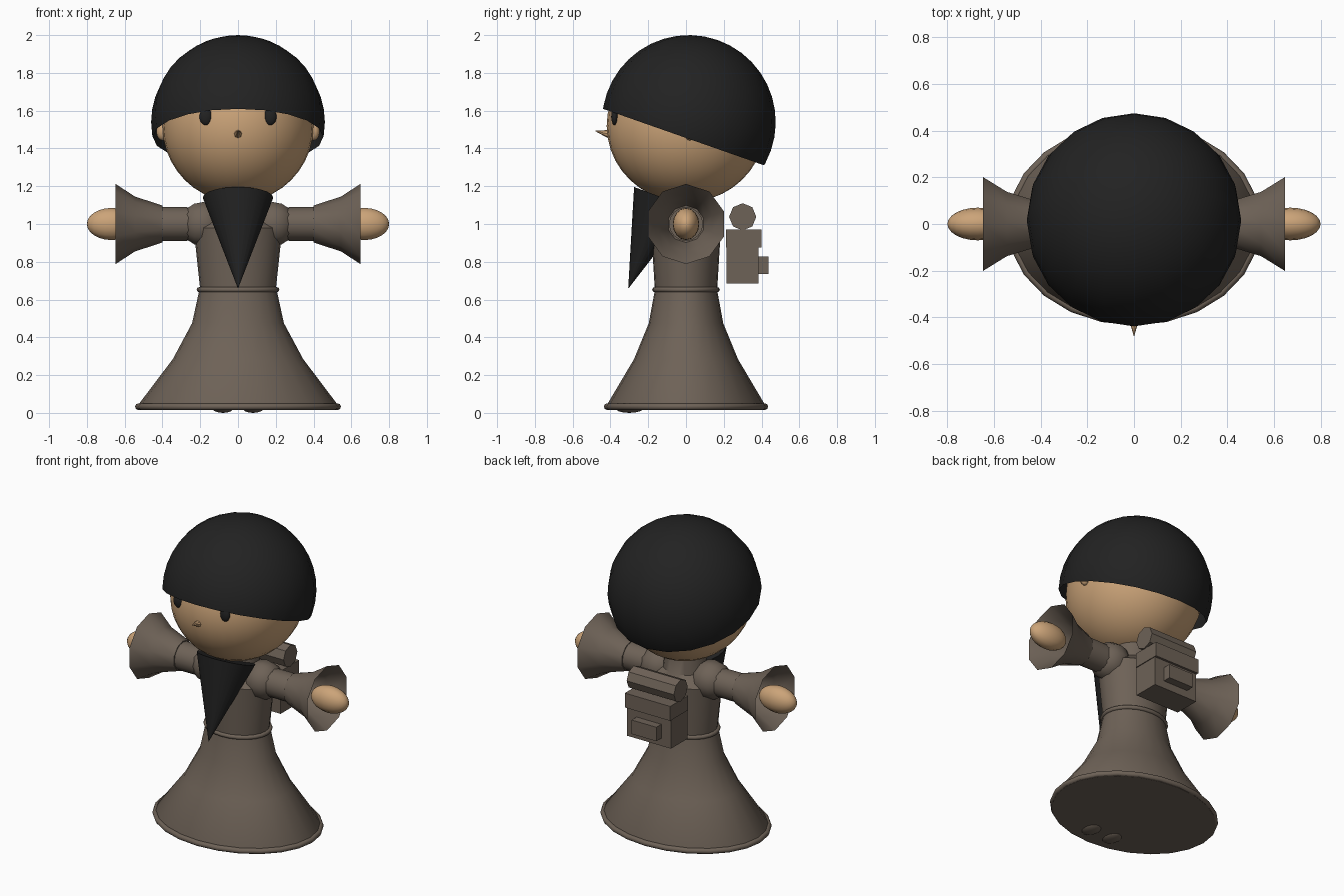
import bpy, bmesh, math
from mathutils import Matrix, Vector

if "Cube" in bpy.data.objects:
    bpy.data.objects.remove(bpy.data.objects["Cube"])


def material(name, rgb):
    m = bpy.data.materials.new(name)
    m.diffuse_color = (*rgb, 1)
    m.use_nodes = True
    m.node_tree.nodes["Principled BSDF"].inputs["Base Color"].default_value = m.diffuse_color
    return m


SKIN = material("skin", (0.60, 0.37, 0.19))
CLOTH = material("brown cloth", (0.155, 0.122, 0.095))
BLACK = material("black", (0.016, 0.016, 0.016))


def finish(name, bm, mat, angle=40):
    bmesh.ops.recalc_face_normals(bm, faces=bm.faces)
    me = bpy.data.meshes.new(name)
    bm.to_mesh(me)
    bm.free()
    me.materials.append(mat)
    ob = bpy.data.objects.new(name, me)
    bpy.context.collection.objects.link(ob)
    bpy.ops.object.select_all(action='DESELECT')
    bpy.context.view_layer.objects.active = ob
    ob.select_set(True)
    if angle:
        bpy.ops.object.shade_smooth_by_angle(angle=math.radians(angle))
    return ob


def lathe(name, profile, mat, sides=24, matrix=None, caps=(True, True), angle=40):
    """Elliptical rings given as (height, x radius, y radius)."""
    bm = bmesh.new()
    rings = []
    for h, rx, ry in profile:
        rings.append([bm.verts.new((rx * math.cos(2 * math.pi * i / sides),
                                    ry * math.sin(2 * math.pi * i / sides), h))
                      for i in range(sides)])
    for a, b in zip(rings, rings[1:]):
        for i in range(sides):
            j = (i + 1) % sides
            bm.faces.new((a[i], a[j], b[j], b[i]))
    if caps[0]:
        bm.faces.new(rings[0])
    if caps[1]:
        bm.faces.new(rings[-1])
    if matrix:
        bm.transform(matrix)
    return finish(name, bm, mat, angle)


def ball(name, centre, radii, mat, u=24, v=16, matrix=None):
    bm = bmesh.new()
    bmesh.ops.create_uvsphere(bm, u_segments=u, v_segments=v, radius=1)
    if matrix:
        bm.transform(matrix)
    bm.transform(Matrix.Translation(centre) @ Matrix.Diagonal((*radii, 1)))
    return finish(name, bm, mat, 60)


def box(name, lo, hi, mat):
    bm = bmesh.new()
    bmesh.ops.create_cube(bm, size=1)
    lo, hi = Vector(lo), Vector(hi)
    bm.transform(Matrix.Translation((lo + hi) / 2) @ Matrix.Diagonal((*(hi - lo), 1)))
    return finish(name, bm, mat, 0)


def trim_ring(name, z, rx, ry, r):
    """Rounded band around the robe."""
    prof = [(z + r * math.sin(math.pi * k / 4), rx + r * math.cos(math.pi * k / 4),
             ry + r * math.cos(math.pi * k / 4)) for k in range(9)]
    ob = lathe(name, prof, CLOTH, 24, caps=(False, False), angle=60)
    bm = bmesh.new()
    bm.from_mesh(ob.data)
    bmesh.ops.remove_doubles(bm, verts=bm.verts, dist=1e-5)
    bm.to_mesh(ob.data)
    bm.free()


# Robe: skirt, torso and neck
lathe("skirt", [(0.015, 0.53, 0.42), (0.04, 0.53, 0.42), (0.285, 0.345, 0.275),
                (0.475, 0.243, 0.197), (0.65, 0.205, 0.165)], CLOTH)
lathe("torso", [(0.65, 0.2, 0.165), (0.98, 0.235, 0.185), (1.04, 0.14, 0.13),
                (1.18, 0.12, 0.12)], CLOTH)
trim_ring("hem_ring", 0.033, 0.527, 0.417, 0.018)
trim_ring("belt_ring", 0.652, 0.205, 0.165, 0.014)

# Head
ball("head", (0, 0, 1.52), (0.4, 0.42, 0.405), SKIN, 32, 20)

# Cap: sphere opened along a tilted plane
bm = bmesh.new()
bmesh.ops.create_uvsphere(bm, u_segments=20, v_segments=20, radius=0.46)
bm.transform(Matrix.Translation((0, 0.015, 1.54)) @ Matrix.Rotation(-0.337, 4, 'X'))
bmesh.ops.bisect_plane(bm, geom=bm.verts[:] + bm.edges[:] + bm.faces[:],
                       plane_co=(0, -0.44, 1.61), plane_no=(0, 0.331, 0.944),
                       clear_inner=True)
finish("cap", bm, BLACK, 60)

# Nose: small upturned cone
nose_dir = Vector((0, -0.08, 0.018))
turn = nose_dir.to_track_quat('Z', 'Y').to_matrix().to_4x4()
lathe("nose", [(0, 0.025, 0.025), (0.085, 0.001, 0.001)], SKIN, 8,
      Matrix.Translation((0, -0.398, 1.474)) @ turn)

# Beard: tilted cone hanging from the chin
tip, base = Vector((0, -0.305, 0.66)), Vector((0, -0.125, 1.14))
axis = tip - base
turn = axis.to_track_quat('Z', 'Y').to_matrix().to_4x4()
lathe("beard", [(0, 0.187, 0.16), (axis.length, 0.001, 0.001)], BLACK, 20,
      Matrix.Translation(base) @ turn)

# Paired parts
for side, s in (("left", 1), ("right", -1)):
    ball(side + "_eye", (s * 0.17, -0.378, 1.568), (0.034, 0.018, 0.045), BLACK, 16, 10)
    ball(side + "_ear", (s * 0.4, 0.02, 1.49), (0.032, 0.03, 0.048), SKIN, 12, 8)
    ball(side + "_shoe", (s * 0.08, -0.3, 0.03), (0.06, 0.08, 0.03), CLOTH, 12, 8)
    ball(side + "_shoulder", (s * 0.185, 0, 1.0), (0.122, 0.122, 0.122), CLOTH, 10, 8,
         Matrix.Rotation(math.pi / 2, 4, 'Y'))
    # local z points outward along the arm, local x points up or down
    out = Matrix.Translation((0, 0, 1.0)) @ Matrix.Rotation(s * math.pi / 2, 4, 'Y')
    lathe(side + "_upper_sleeve", [(0.2, 0.088, 0.088), (0.41, 0.09, 0.09)],
          CLOTH, 16, out)
    lathe(side + "_flared_cuff", [(0.4, 0.098, 0.098), (0.545, 0.145, 0.145),
                                  (0.648, 0.212, 0.212)],
          CLOTH, 10, out, caps=(True, False))
    ball(side + "_hand", (s * 0.67, 0, 1.0), (0.13, 0.07, 0.085), SKIN, 16, 12,
         Matrix.Rotation(math.pi / 2, 4, 'Y'))

# Backpack with flap, pocket and bedroll
box("backpack", (-0.16, 0.215, 0.685), (0.16, 0.385, 0.95), CLOTH)
box("backpack_flap", (-0.165, 0.213, 0.875), (0.165, 0.4, 0.97), CLOTH)
box("backpack_pocket", (-0.09, 0.38, 0.735), (0.09, 0.437, 0.827), CLOTH)
lathe("bedroll", [(-0.172, 0.072, 0.072), (0.172, 0.072, 0.072)], CLOTH, 8,
      Matrix.Translation((0, 0.3, 1.038)) @ Matrix.Rotation(math.pi / 2, 4, 'Y'), angle=0)
